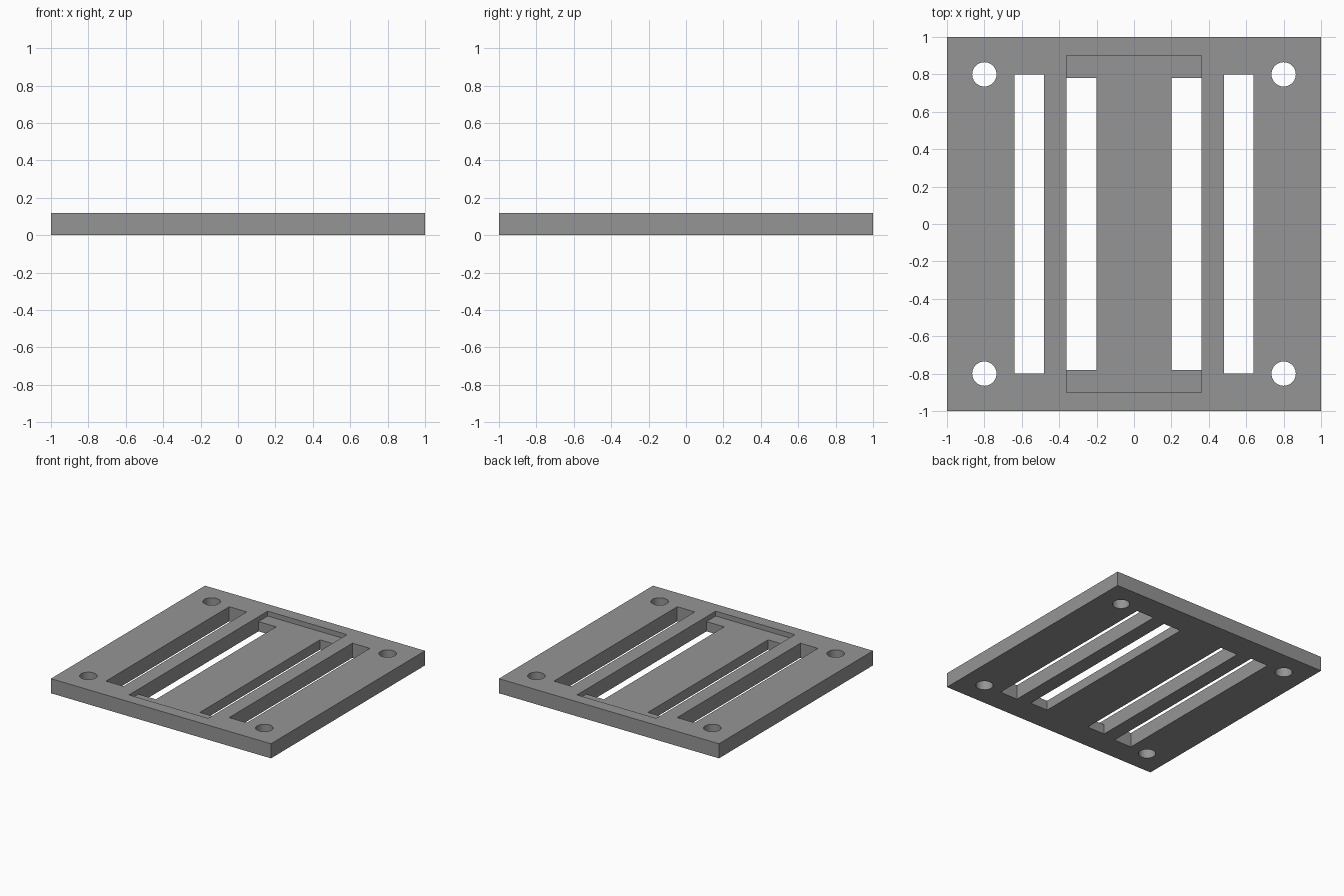
import bpy

if "Cube" in bpy.data.objects:
    bpy.data.objects.remove(bpy.data.objects["Cube"])

T = 0.12          # plate thickness
FLOOR = 0.08      # height of the recess floor

grey = bpy.data.materials.new("mid_grey")
grey.diffuse_color = (0.3, 0.3, 0.3, 1)
grey.use_nodes = True
grey.node_tree.nodes["Principled BSDF"].inputs["Base Color"].default_value = grey.diffuse_color


def box(name, x0, x1, y0, y1, z0, z1):
    bpy.ops.mesh.primitive_cube_add(
        size=1, location=((x0 + x1) / 2, (y0 + y1) / 2, (z0 + z1) / 2))
    ob = bpy.context.object
    ob.name = name
    ob.scale = (x1 - x0, y1 - y0, z1 - z0)
    bpy.ops.object.transform_apply(location=True, rotation=False, scale=True)
    ob.data.materials.append(grey)
    return ob


# Square base plate
plate = box("mounting_plate", -1, 1, -1, 1, 0, T)

# Shallow rectangular recess in the top
cutters = [box("recess_cutter", -0.36, 0.36, -0.9, 0.9, FLOOR, T + 0.1)]

for s in (-1, 1):
    # Outer and inner strap slots
    for name, a, b, y in (("outer_slot_cutter", 0.48, 0.64, 0.8),
                          ("inner_slot_cutter", 0.20, 0.36, 0.78)):
        x0, x1 = sorted((s * a, s * b))
        cutters.append(box(name, x0, x1, -y, y, -0.1, T + 0.1))
    # Corner screw holes
    for t in (-1, 1):
        bpy.ops.mesh.primitive_cylinder_add(
            vertices=48, radius=0.065, depth=0.4, location=(s * 0.8, t * 0.8, T / 2))
        hole = bpy.context.object
        hole.name = "screw_hole_cutter"
        hole.data.materials.append(grey)
        cutters.append(hole)

# Cut each opening, then discard its cutter
for c in cutters:
    c.hide_render = True
    bpy.ops.object.select_all(action='DESELECT')
    plate.select_set(True)
    bpy.context.view_layer.objects.active = plate
    mod = plate.modifiers.new("cut", 'BOOLEAN')
    mod.operation = 'DIFFERENCE'
    mod.solver = 'EXACT'
    mod.object = c
    bpy.ops.object.modifier_apply(modifier=mod.name)
    bpy.data.objects.remove(c)

# Smooth hole walls, crisp edges elsewhere
plate.select_set(True)
bpy.ops.object.shade_smooth_by_angle()
